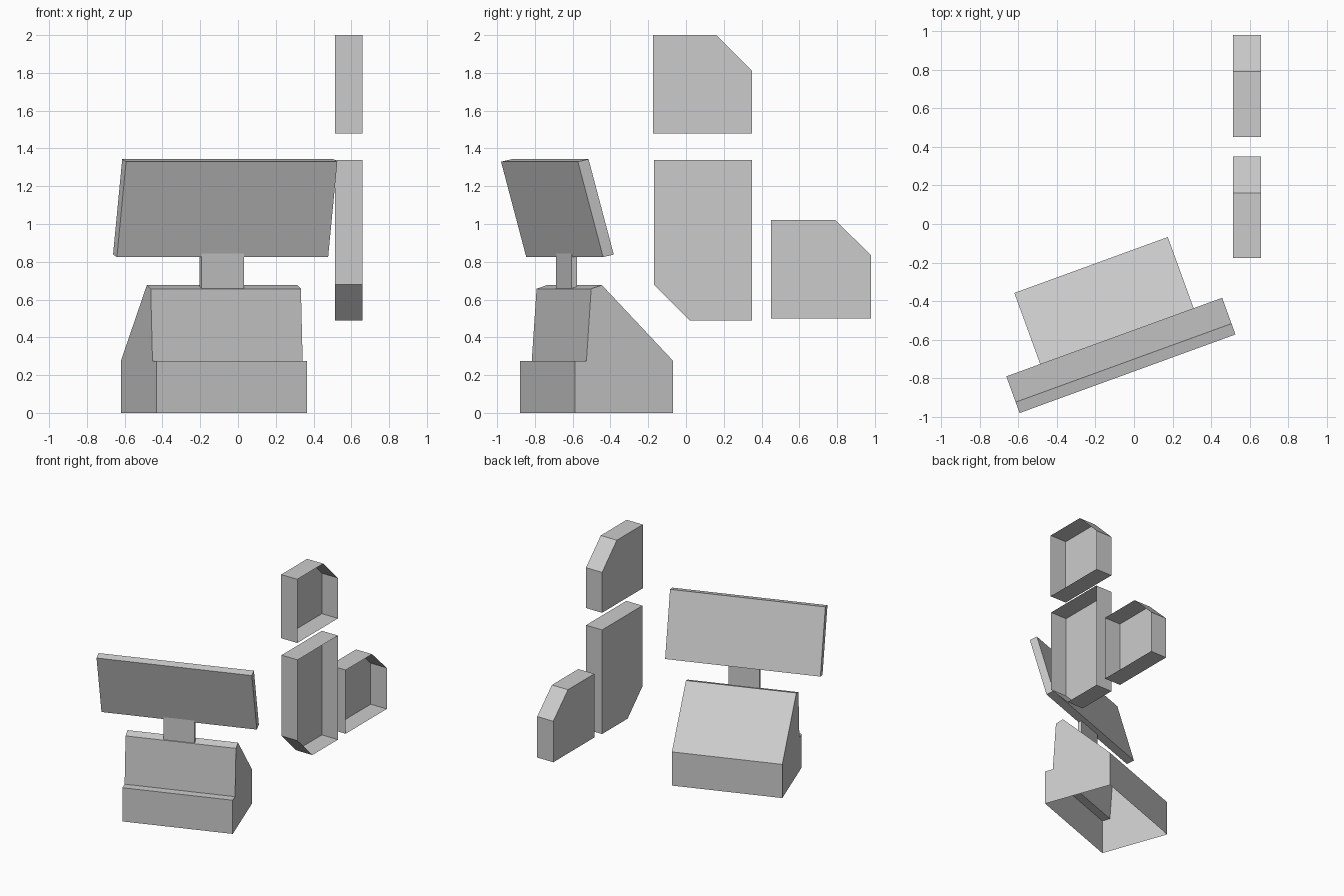
import bpy
import bmesh
from math import radians
from mathutils import Matrix

cube = bpy.data.objects.get("Cube")
if cube:
    bpy.data.objects.remove(cube, do_unlink=True)

grey = bpy.data.materials.new("plain grey")
grey.use_nodes = True
colour = (0.6, 0.6, 0.6, 1)
grey.diffuse_color = colour
grey.node_tree.nodes["Principled BSDF"].inputs["Base Color"].default_value = colour


def prism(name, profile, x0, x1, place=None, open_side=None):
    """Extrude a (y, z) profile along x; optionally leave one side open."""
    bm = bmesh.new()
    face = bm.faces.new([bm.verts.new((x0, y, z)) for y, z in profile])
    new = bmesh.ops.extrude_face_region(bm, geom=[face], use_keep_orig=True)["geom"]
    verts = [g for g in new if isinstance(g, bmesh.types.BMVert)]
    bmesh.ops.translate(bm, verts=verts, vec=(x1 - x0, 0, 0))
    bmesh.ops.recalc_face_normals(bm, faces=bm.faces[:])
    if open_side:
        hole = [f for f in bm.faces if open_side(f.normal)]
        bmesh.ops.delete(bm, geom=hole, context="FACES")
    mesh = bpy.data.meshes.new(name)
    bm.to_mesh(mesh)
    bm.free()
    mesh.materials.append(grey)
    obj = bpy.data.objects.new(name, mesh)
    bpy.context.collection.objects.link(obj)
    if place:
        obj.matrix_world = place
    return obj


# Turned workstation: local origin at the bottom centre of the base's front
desk = Matrix.Translation((-0.033, -0.733, 0)) @ Matrix.Rotation(radians(20), 4, "Z")

# Stepped base, hollow underneath
prism("console_base",
      [(0, 0), (0, 0.275), (0.065, 0.275), (0.092, 0.657),
       (0.152, 0.677), (0.554, 0.275), (0.554, 0)],
      -0.423, 0.423, desk, lambda n: n.z < -0.9)

# Short neck and tilted screen
prism("screen_neck", [(0.097, 0.65), (0.097, 0.855), (0.127, 0.855), (0.127, 0.65)],
      -0.135, 0.105, desk)
prism("screen", [(0.102, 0.825), (-0.04, 1.33), (0.02, 1.343), (0.162, 0.838)],
      -0.61, 0.58, desk)

# Open trays with one clipped corner
trays = {
    "upper_tray": [(-0.175, 1.48), (-0.175, 2), (0.16, 2), (0.35, 1.81), (0.35, 1.48)],
    "middle_tray": [(-0.17, 0.68), (-0.17, 1.34), (0.35, 1.34), (0.35, 0.49), (0.02, 0.49)],
    "rear_tray": [(0.45, 0.5), (0.45, 1.02), (0.79, 1.02), (0.98, 0.835), (0.98, 0.5)],
}
for name, profile in trays.items():
    prism(name, profile, 0.513, 0.658, None, lambda n: n.x > 0.9)
